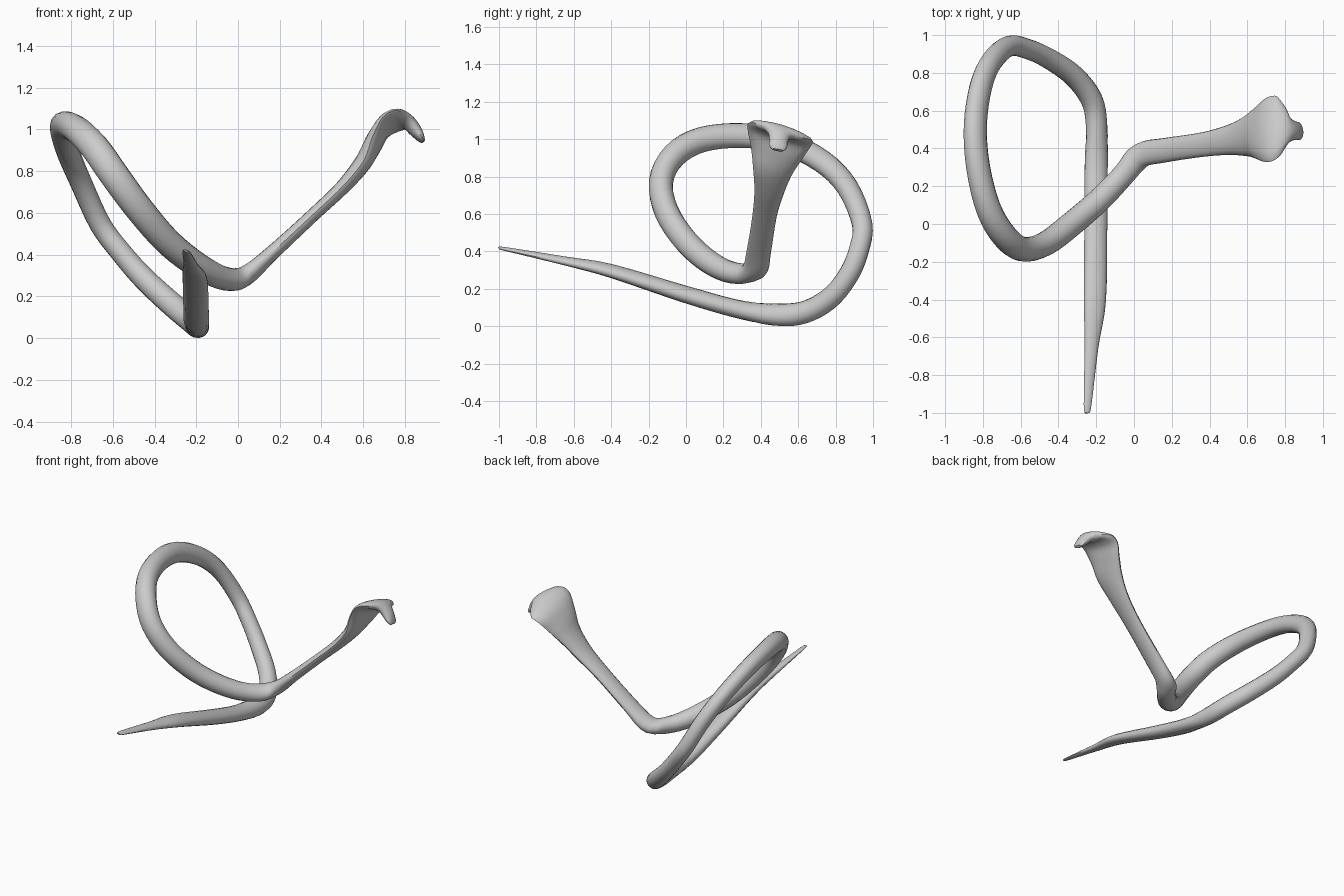
import bpy
import bmesh
import math
from mathutils import Vector

SIDES = 16   # corners of each cross-section
STEPS = 4    # rings between two stations

cube = bpy.data.objects.get("Cube")
if cube:
    bpy.data.objects.remove(cube, do_unlink=True)


def make_material(name, color):
    mat = bpy.data.materials.new(name)
    mat.use_nodes = True
    mat.diffuse_color = color
    mat.node_tree.nodes["Principled BSDF"].inputs["Base Color"].default_value = color
    return mat


# Stations: x, y, z, half width, half thickness
tail = [
    (-.248, -1, .418, .008, .005),
    (-.246, -.96, .412, .021, .009),
    (-.225, -.65, .35, .038, .022),
    (-.207, -.4, .296, .061, .034),
    (-.202, 0, .17, .063, .044),
    (-.2, .3, .087, .063, .048),
]
coil = [
    (-.198, .52, .061, .063, .055),
    (-.225, .66, .085, .06, .058),
    (-.32, .785, .165, .057, .058),
    (-.45, .875, .285, .055, .055),
    (-.56, .925, .41, .054, .052),
    (-.66, .942, .545, .055, .052),
    (-.75, .865, .74, .06, .052),
    (-.81, .73, .88, .066, .054),
    (-.84, .52, .985, .069, .056),
    (-.825, .3, 1.02, .07, .06),
    (-.77, .08, .997, .069, .066),
    (-.685, -.065, .912, .067, .07),
    (-.59, -.133, .777, .065, .071),
    (-.47, -.105, .615, .065, .069),
    (-.33, 0, .455, .066, .066),
    (-.18, .13, .34, .064, .062),
    (-.06, .255, .285, .062, .056),
]
neck = [
    (.035, .362, .298, .068, .048),
    (.16, .39, .405, .065, .036),
    (.36, .42, .59, .065, .032),
    (.5, .445, .722, .08, .035),
    (.595, .465, .835, .108, .042),
]
hood = [
    (.648, .485, .93, .142, .042),
    (.693, .5, 1.005, .174, .035),
    (.745, .505, 1.04, .178, .032),
    (.79, .505, 1.045, .132, .033),
    (.82, .5, 1.03, .07, .034),
    (.85, .495, .995, .051, .031),
    (.875, .492, .96, .048, .02),
    (.888, .49, .942, .03, .01),
]

# Each station also carries the direction of its wide axis
coil_center = Vector((-.5, .4, .55))
stations = []
for row in tail:
    stations.append((row, Vector((1, 0, -.3))))
for row in coil:
    stations.append((row, Vector(row[:3]) - coil_center))
for row in neck:
    stations.append((row, Vector((0, -1, .05))))
for row in hood:
    stations.append((row, Vector((0, -1, .3))))
keys = [tuple(row) + tuple(wide.normalized()) for row, wide in stations]


def spline(p0, p1, p2, p3, t):
    """Catmull-Rom blend of four stations."""
    return [b + t * ((c - a) / 2 + t * (a - 2.5 * b + 2 * c - d / 2
            + t * (1.5 * (b - c) + (d - a) / 2)))
            for a, b, c, d in zip(p0, p1, p2, p3)]


def sample_path(keys):
    last = len(keys) - 1
    out = []
    for i in range(last):
        quad = [keys[min(max(i + k, 0), last)] for k in (-1, 0, 1, 2)]
        out += [spline(*quad, s / STEPS) for s in range(STEPS)]
    return out + [list(keys[-1])]


def loft(name, keys, mat):
    rows = sample_path(keys)
    centers = [Vector(r[:3]) for r in rows]
    bm = bmesh.new()
    rings = []
    for i, r in enumerate(rows):
        ahead = centers[min(i + 1, len(rows) - 1)]
        tangent = (ahead - centers[max(i - 1, 0)]).normalized()
        wide = Vector(r[5:])
        wide = (wide - tangent * wide.dot(tangent)).normalized()
        thin = tangent.cross(wide)
        ring = []
        for k in range(SIDES):
            angle = math.tau * k / SIDES
            offset = wide * r[3] * math.cos(angle) + thin * r[4] * math.sin(angle)
            ring.append(bm.verts.new(centers[i] + offset))
        rings.append(ring)
    for low, high in zip(rings, rings[1:]):
        for k in range(SIDES):
            n = (k + 1) % SIDES
            bm.faces.new((low[k], low[n], high[n], high[k]))
    bm.faces.new(rings[0])
    bm.faces.new(rings[-1])
    bmesh.ops.recalc_face_normals(bm, faces=bm.faces)
    mesh = bpy.data.meshes.new(name)
    bm.to_mesh(mesh)
    bm.free()
    mesh.materials.append(mat)
    obj = bpy.data.objects.new(name, mesh)
    bpy.context.collection.objects.link(obj)
    return obj


# Whole snake: tail, coil, neck and hooded head in one skin
body = loft("snake_body", keys, make_material("pale_grey", (.6, .6, .6, 1)))
bpy.ops.object.select_all(action='DESELECT')
body.select_set(True)
bpy.context.view_layer.objects.active = body
bpy.ops.object.shade_smooth_by_angle(angle=math.radians(40))
